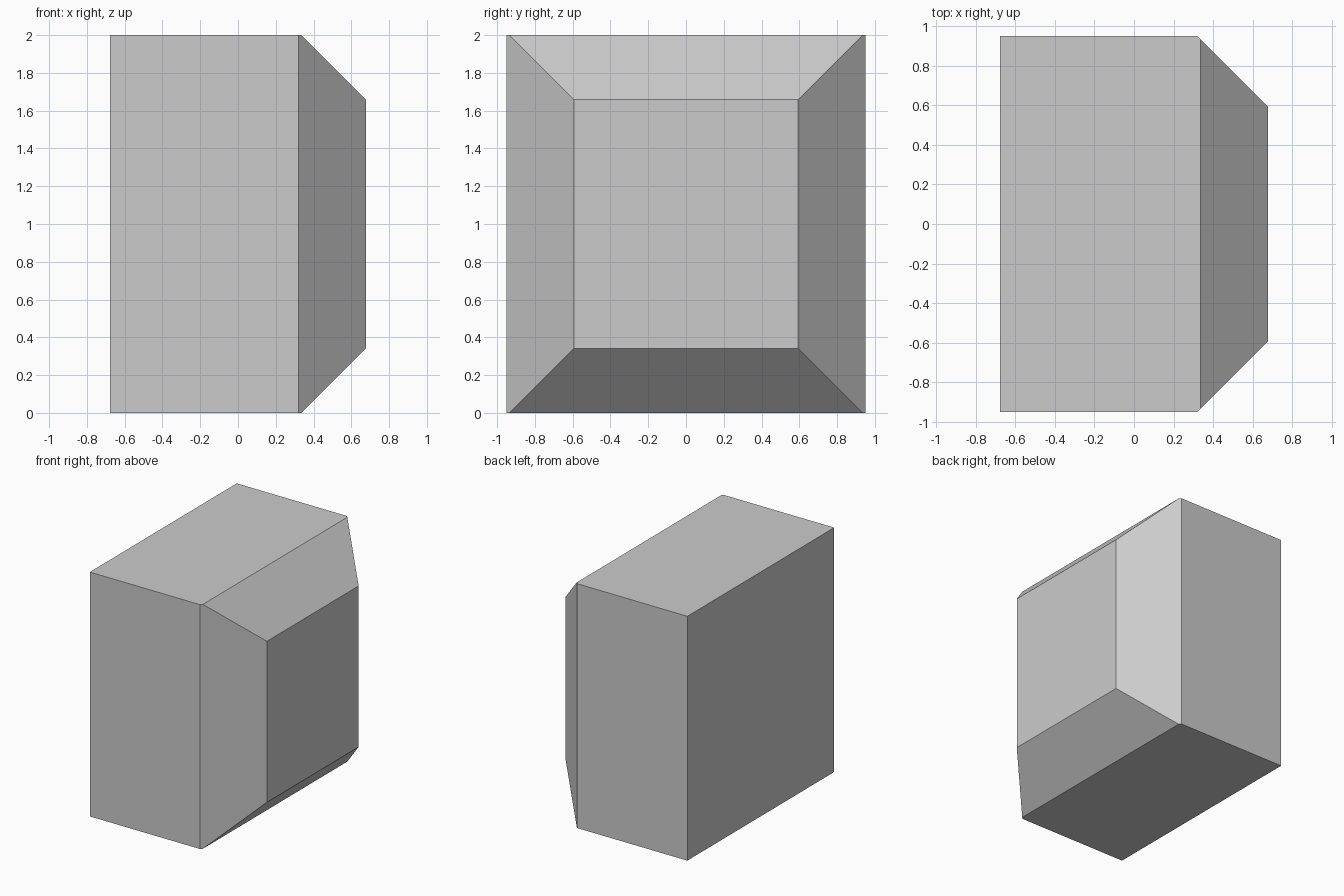
import bpy, bmesh
from mathutils import Vector, Matrix

if "Cube" in bpy.data.objects:
    bpy.data.objects.remove(bpy.data.objects["Cube"])

HX, HY, HZ = 0.677, 0.95, 1.0      # half sizes
SIDE_CUT, TOP_CUT = 0.357, 0.341   # 45 degree chamfer depths on the right face

# Solid block standing on the ground
bm = bmesh.new()
bmesh.ops.create_cube(bm, size=2.0, matrix=Matrix.Translation((0, 0, HZ)) @ Matrix.Diagonal((HX, HY, HZ, 1)))


def chamfer(point, normal):
    """Slice the block with a plane and cap the opening."""
    geom = bm.verts[:] + bm.edges[:] + bm.faces[:]
    cut = bmesh.ops.bisect_plane(bm, geom=geom, plane_co=point, plane_no=normal,
                                 dist=1e-5, clear_outer=True)["geom_cut"]
    edges = [e for e in cut if isinstance(e, bmesh.types.BMEdge)]
    bmesh.ops.contextual_create(bm, geom=edges)


# Four bevels framing the right face
for s in (-1, 1):
    chamfer(Vector((HX, s * (HY - SIDE_CUT), HZ)), Vector((1, s, 0)).normalized())
for s in (-1, 1):
    chamfer(Vector((HX, 0, HZ + s * (HZ - TOP_CUT))), Vector((1, 0, s)).normalized())

bmesh.ops.recalc_face_normals(bm, faces=bm.faces[:])
mesh = bpy.data.meshes.new("chamfered_block")
bm.to_mesh(mesh)
bm.free()
block = bpy.data.objects.new("chamfered_block", mesh)
bpy.context.collection.objects.link(block)
